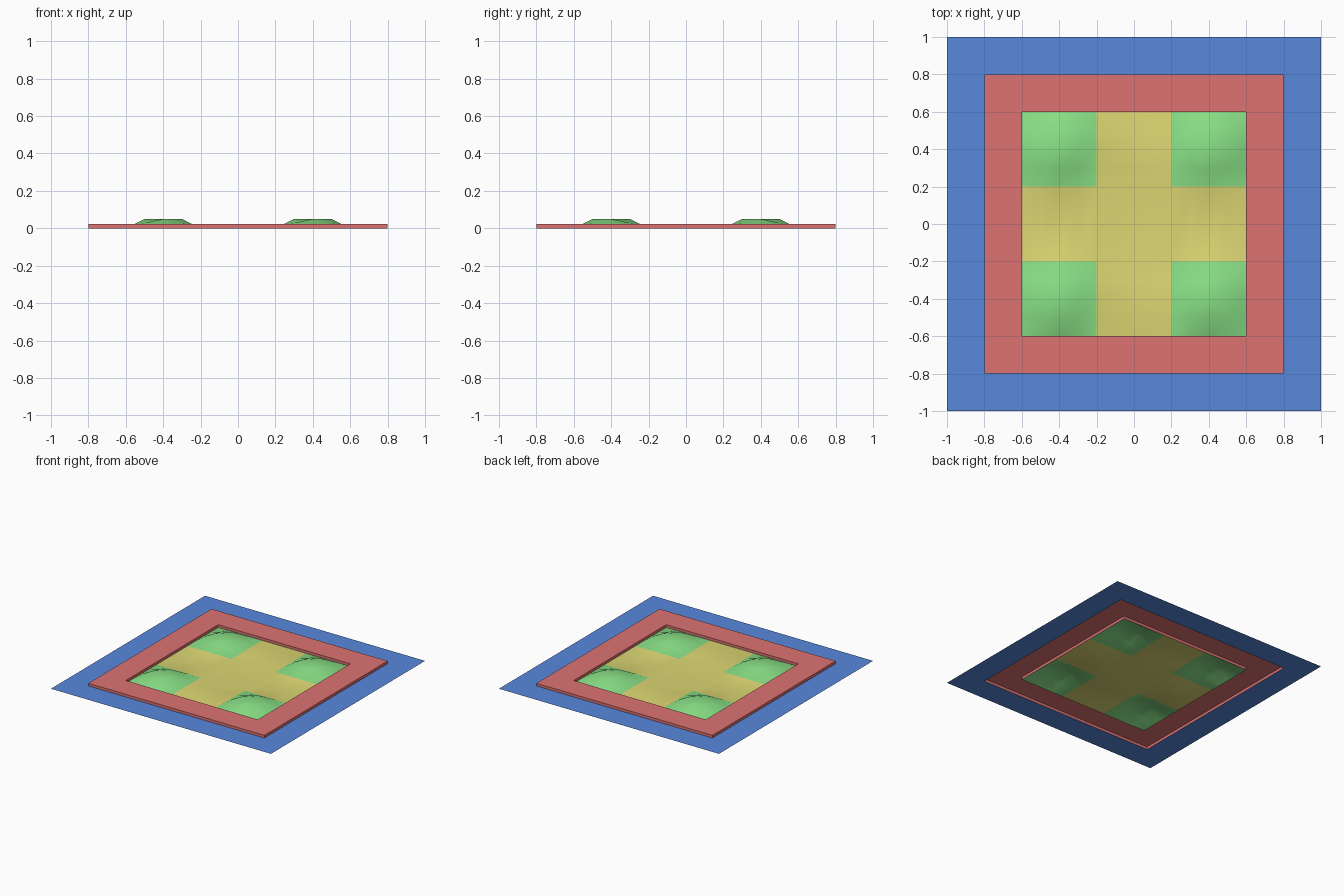
import bpy, bmesh

if "Cube" in bpy.data.objects:
    bpy.data.objects.remove(bpy.data.objects["Cube"])


def material(name, rgb):
    m = bpy.data.materials.new(name)
    m.diffuse_color = (*rgb, 1)
    m.use_nodes = True
    m.node_tree.nodes["Principled BSDF"].inputs["Base Color"].default_value = m.diffuse_color
    return m


def finish(name, bm, mats, smooth=False):
    bm.normal_update()
    me = bpy.data.meshes.new(name)
    bm.to_mesh(me)
    bm.free()
    ob = bpy.data.objects.new(name, me)
    bpy.context.collection.objects.link(ob)
    for m in mats:
        me.materials.append(m)
    for p in me.polygons:
        p.use_smooth = smooth
    return ob


def square_frame(name, rings, mat):
    """Bridge successive square loops given as (half width, height)."""
    bm = bmesh.new()
    loops = [[bm.verts.new((sx * h, sy * h, z))
              for sx, sy in ((-1, -1), (1, -1), (1, 1), (-1, 1))] for h, z in rings]
    for a, b in zip(loops, loops[1:]):
        for i in range(4):
            j = (i + 1) % 4
            bm.faces.new((a[i], a[j], b[j], b[i]))
    return finish(name, bm, [mat])


blue = material("road_blue", (0.10, 0.25, 0.72))
red = material("pavement_red", (0.72, 0.17, 0.17))
yellow = material("path_yellow", (0.72, 0.68, 0.17))
green = material("grass_green", (0.25, 0.75, 0.24))

# Flat outer road and raised pavement, open underneath
square_frame("road", [(1.0, 0), (0.8, 0)], blue)
square_frame("pavement", [(0.8, 0), (0.8, 0.022), (0.6, 0.022), (0.6, 0)], red)

# Crossing paths with a low mound in each corner, one smooth sheet
ticks = [-0.6, -0.5, -0.4, -0.3, -0.2, 0.2, 0.3, 0.4, 0.5, 0.6]


def height(x, y):
    dx, dy = abs(abs(x) - 0.4), abs(abs(y) - 0.4)
    if max(dx, dy) > 0.15:
        return 0
    return 0.028 if min(dx, dy) > 0.05 else 0.05  # rounded mound corners


bm = bmesh.new()
grid = [[bm.verts.new((x, y, height(x, y))) for y in ticks] for x in ticks]
for i in range(9):
    for j in range(9):
        f = bm.faces.new((grid[i][j], grid[i + 1][j], grid[i + 1][j + 1], grid[i][j + 1]))
        f.material_index = 0 if i == 4 or j == 4 else 1
finish("garden_ground", bm, [yellow, green], smooth=True)
